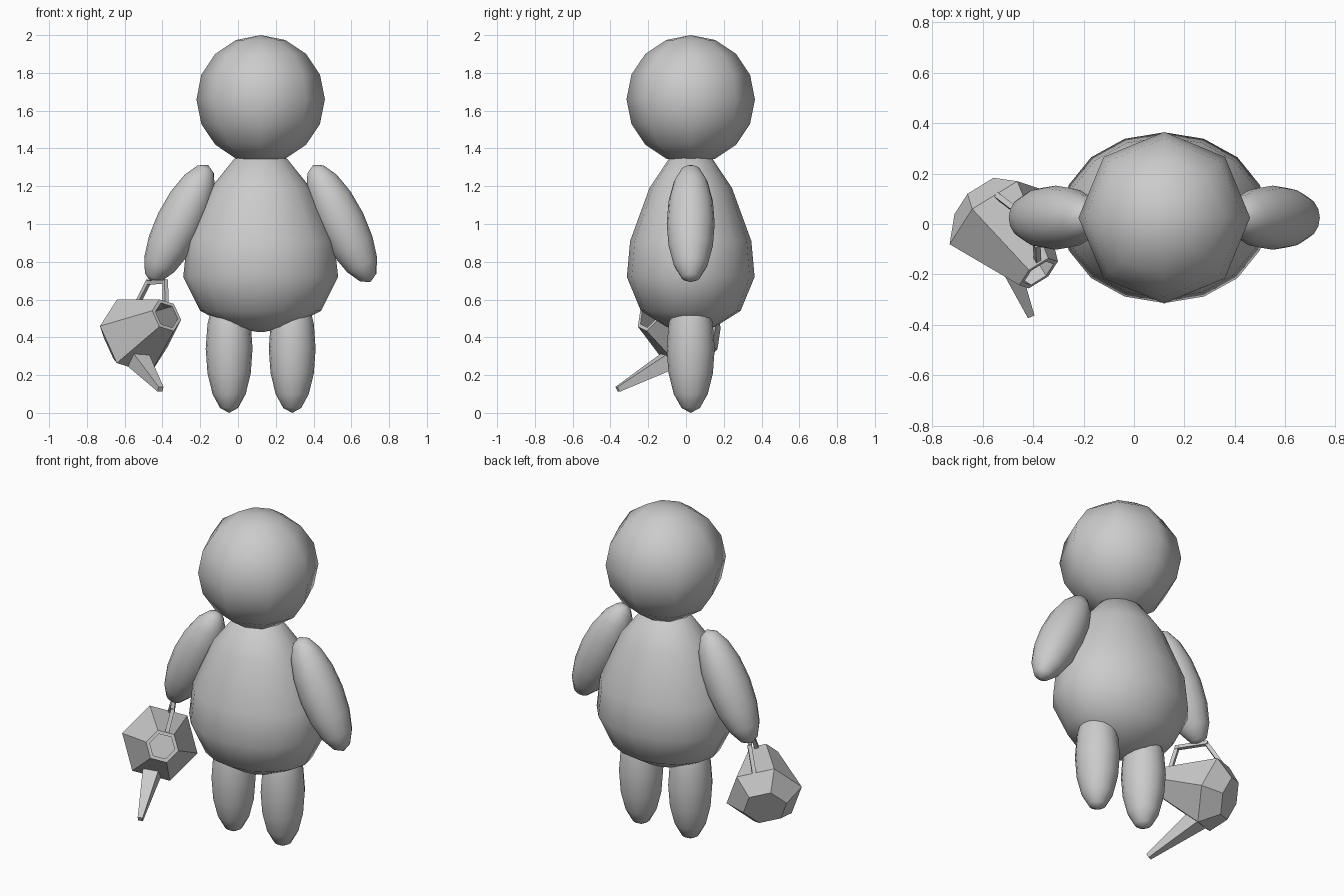
import bpy, bmesh, math
from mathutils import Vector, Matrix

if "Cube" in bpy.data.objects:
    bpy.data.objects.remove(bpy.data.objects["Cube"])

grey = bpy.data.materials.new("clay_grey")
grey.diffuse_color = (0.6, 0.6, 0.6, 1)
grey.use_nodes = True
grey.node_tree.nodes["Principled BSDF"].inputs["Base Color"].default_value = grey.diffuse_color
CX, CY = 0.12, 0.025          # figure axis


def finish(name, bm, smooth):
    bmesh.ops.recalc_face_normals(bm, faces=bm.faces)
    for f in bm.faces:
        f.smooth = smooth
    me = bpy.data.meshes.new(name)
    bm.to_mesh(me)
    bm.free()
    me.materials.append(grey)
    ob = bpy.data.objects.new(name, me)
    bpy.context.collection.objects.link(ob)
    return ob


def ellipsoid(name, loc, radii, segs, tilt=0.0):
    bm = bmesh.new()
    bmesh.ops.create_uvsphere(bm, u_segments=segs, v_segments=8, radius=1)
    bm.transform(Matrix.Translation(loc) @ Matrix.Rotation(tilt, 4, 'Y')
                 @ Matrix.Diagonal((*radii, 1)))
    return finish(name, bm, True)


def loft(bm, rings, close_start=True, close_end=True):
    """Skin a list of vertex-position rings."""
    vs = [[bm.verts.new(p) for p in r] for r in rings]
    n = len(vs[0])
    for a, b in zip(vs, vs[1:]):
        for i in range(n):
            j = (i + 1) % n
            bm.faces.new((a[i], a[j], b[j], b[i]))
    if close_start:
        bm.faces.new(vs[0])
    if close_end:
        bm.faces.new(vs[-1])


# Head
ellipsoid("head", (CX, CY, 1.66), (0.34, 0.34, 0.34), 8)

# Pear-shaped torso: (height, radius along x)
profile = [(0.427, 0.01), (0.455, 0.155), (0.54, 0.32), (0.72, 0.41),
           (0.91, 0.389), (1.19, 0.265), (1.345, 0.14), (1.38, 0.01)]
bm = bmesh.new()
loft(bm, [[(CX + r * math.cos(k * math.tau / 16),
            CY + r * 0.825 * math.sin(k * math.tau / 16), z)
           for k in range(16)] for z, r in profile])
finish("torso", bm, True)

# Arms and legs
for side, s in (("left", 1), ("right", -1)):
    ellipsoid(side + "_arm", (CX + s * 0.43, CY, 1.003),
              (0.125, 0.127, 0.345), 16, -s * math.radians(26))
    ellipsoid(side + "_leg", (CX + s * 0.167, CY, 0.34),
              (0.124, 0.127, 0.34), 16)

# Watering can frame: axis from base to mouth, plus two cross directions
mid = Vector((-0.552, 0.03, 0.404))
axis = Vector((0.569, -0.736, 0.369)).normalized()
u = Vector((0, 0, 1)).cross(axis).normalized()
v = axis.cross(u)


def hexagon(along, radius):
    out = []
    for k in range(6):
        a = math.radians(44 + 60 * k)
        out.append(mid + axis * along
                   + (u * math.cos(a) + v * math.sin(a)) * radius)
    return out


# Can: hollow six-sided shell, open at the mouth
bm = bmesh.new()
loft(bm, [hexagon(-0.099, 0.125), hexagon(0, 0.217), hexagon(0.306, 0.093),
          hexagon(0.306, 0.072), hexagon(0, 0.193), hexagon(-0.08, 0.11)])
finish("can_body", bm, False)


# Square-section bars
def bar(bm, p, q, r0, r1):
    p, q = Vector(p), Vector(q)
    d = (q - p).normalized()
    a = d.cross(Vector((0.8, 0.6, 0.1))).normalized()
    b = d.cross(a)
    corners = [a + b, a - b, -a - b, b - a]
    loft(bm, [[p + c * r0 for c in corners], [q + c * r1 for c in corners]])


# Handle: three straight bars
bm = bmesh.new()
path = [(-0.54, 0.11, 0.565), (-0.475, 0.06, 0.692),
        (-0.385, -0.085, 0.694), (-0.383, -0.145, 0.575)]
for p, q in zip(path, path[1:]):
    e = (Vector(q) - Vector(p)).normalized() * 0.009
    bar(bm, Vector(p) - e, Vector(q) + e, 0.011, 0.011)
finish("can_handle", bm, False)

# Spout: tapering bar
bm = bmesh.new()
bar(bm, (-0.54, -0.05, 0.30), (-0.41, -0.362, 0.125), 0.05, 0.014)
finish("can_spout", bm, False)
